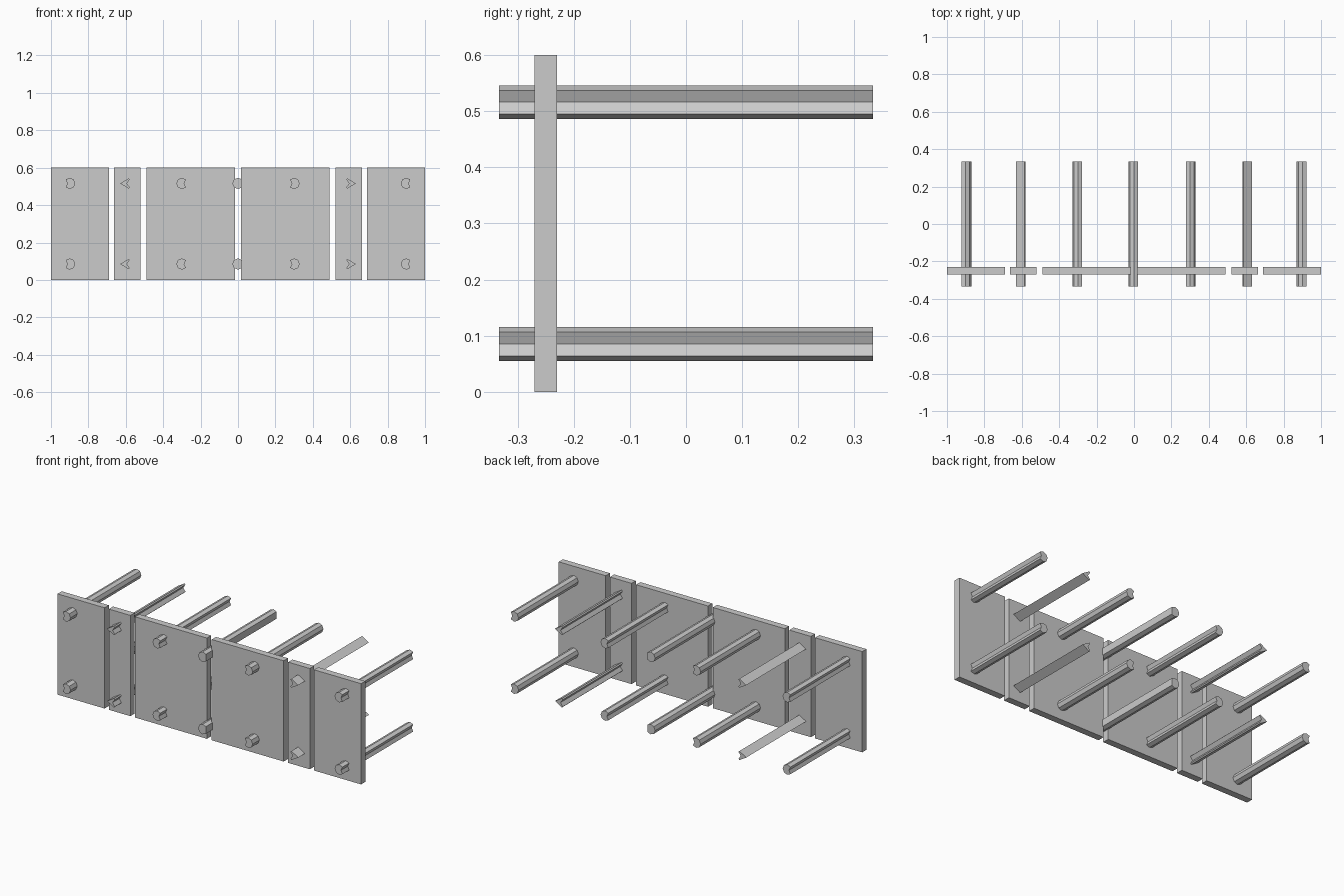
import bpy, bmesh, math

if "Cube" in bpy.data.objects:
    bpy.data.objects.remove(bpy.data.objects["Cube"])

def prism(name, pts, y0, y1):
    """Extrude an (x, z) outline along y."""
    bm = bmesh.new()
    face = bm.faces.new([bm.verts.new((x, y0, z)) for x, z in pts])
    ext = bmesh.ops.extrude_face_region(bm, geom=[face])
    moved = [v for v in ext["geom"] if isinstance(v, bmesh.types.BMVert)]
    bmesh.ops.translate(bm, verts=moved, vec=(0, y1 - y0, 0))
    bmesh.ops.recalc_face_normals(bm, faces=bm.faces)
    me = bpy.data.meshes.new(name)
    bm.to_mesh(me)
    bm.free()
    ob = bpy.data.objects.new(name, me)
    bpy.context.collection.objects.link(ob)
    return ob

R = 0.03
octagon = [(R * math.cos(i * math.pi / 4), R * math.sin(i * math.pi / 4)) for i in range(8)]

# Rod outlines, local +x points away from the centre of the model
centre = octagon[:4] + [(-0.0212, 0)] + octagon[5:]
inner = octagon[:4] + [(-0.012, 0)] + octagon[5:]
arrow = [(R, 0), (-0.015, 0.027), (-0.021, 0.021), (-0.006, 0), (-0.021, -0.021), (-0.015, -0.027)]
outer = [(0.012, 0)] + octagon[1:]

# Upright panels, mirrored about x = 0
for side, s in (("right", 1), ("left", -1)):
    for name, a, b in (("inner_panel", 0.016, 0.49), ("narrow_panel", 0.52, 0.662), ("outer_panel", 0.69, 1.0)):
        prism(f"{name}_{side}", [(s * a, 0), (s * b, 0), (s * b, 0.6), (s * a, 0.6)], -0.27, -0.23)

# Two rows of rods running through the panels
for row, z in (("lower", 0.085), ("upper", 0.516)):
    def rod(name, x, s, outline):
        prism(f"{row}_{name}", [(x + s * px, z + pz) for px, pz in outline], -0.333, 0.333)
    rod("centre_rod", 0, -1, centre)
    for side, s in (("right", 1), ("left", -1)):
        rod(f"inner_rod_{side}", s * 0.3, s, inner)
        rod(f"arrow_rod_{side}", s * 0.6, s, arrow)
        rod(f"outer_rod_{side}", s * 0.9, s, outer)
